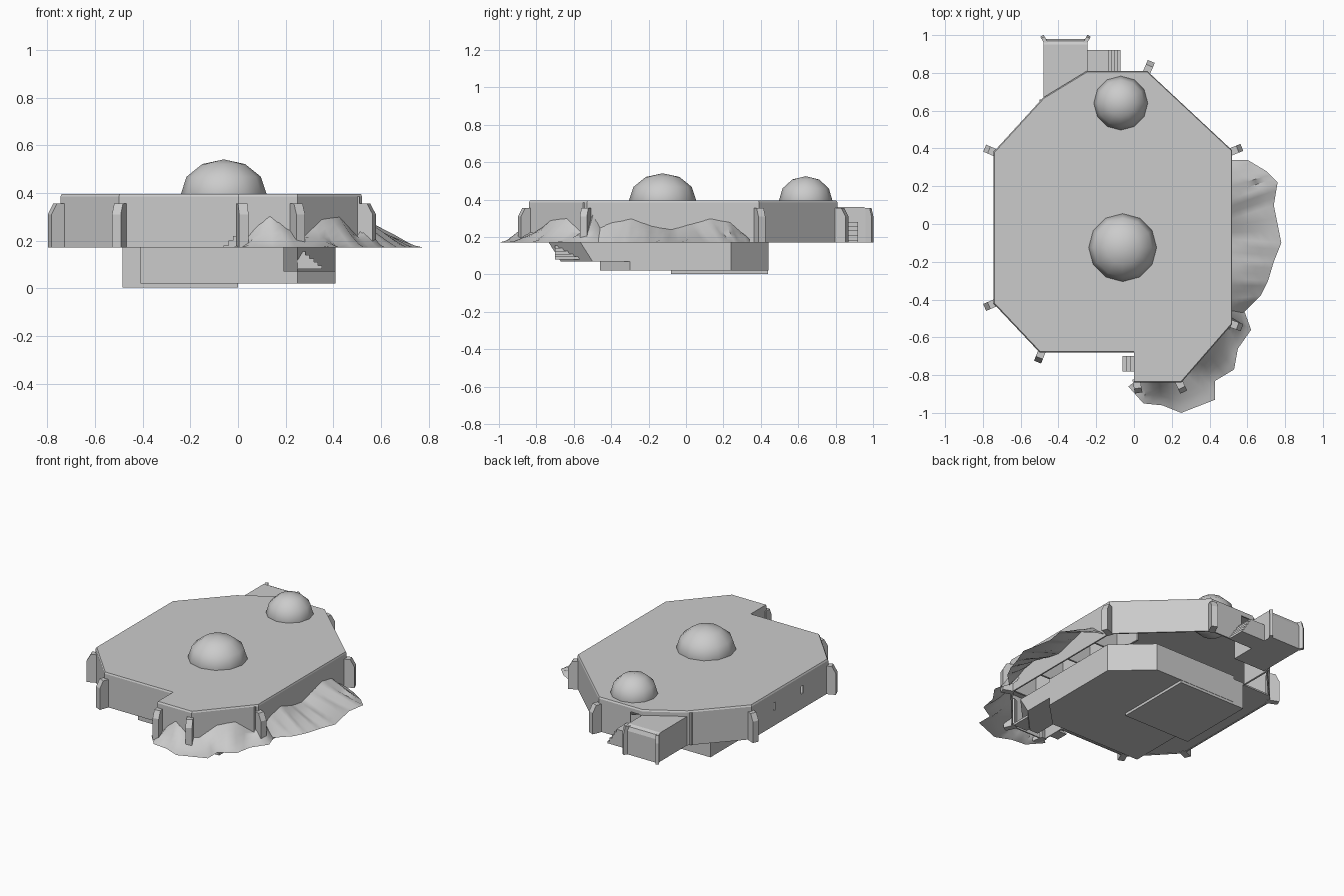
import bpy, bmesh, math
from mathutils import Vector, Matrix

if "Cube" in bpy.data.objects:
    bpy.data.objects.remove(bpy.data.objects["Cube"])

grey = bpy.data.materials.new("light grey")
grey.use_nodes = True
colour = (0.6, 0.6, 0.6, 1)
grey.diffuse_color = colour
grey.node_tree.nodes["Principled BSDF"].inputs["Base Color"].default_value = colour

BASE, ROOF = 0.17, 0.395


def finish(name, bm, smooth=False):
    bmesh.ops.recalc_face_normals(bm, faces=bm.faces)
    mesh = bpy.data.meshes.new(name)
    bm.to_mesh(mesh)
    bm.free()
    ob = bpy.data.objects.new(name, mesh)
    bpy.context.scene.collection.objects.link(ob)
    mesh.materials.append(grey)
    if smooth:
        bpy.ops.object.select_all(action="DESELECT")
        ob.select_set(True)
        bpy.context.view_layer.objects.active = ob
        bpy.ops.object.shade_smooth_by_angle(angle=math.radians(40))
    return ob


def loft(name, rings, bottom=True, top=True, shell=0):
    """Skin a stack of equal closed rings of 3D points."""
    bm = bmesh.new()
    rows = [[bm.verts.new(p) for p in ring] for ring in rings]
    n = len(rows[0])
    for lo, hi in zip(rows, rows[1:]):
        for i in range(n):
            j = (i + 1) % n
            bm.faces.new((lo[i], lo[j], hi[j], hi[i]))
    if bottom:
        bm.faces.new(rows[0][::-1])
    if top:
        bm.faces.new(rows[-1])
    ob = finish(name, bm)
    if shell:
        mod = ob.modifiers.new("shell", "SOLIDIFY")
        mod.thickness, mod.offset = shell, -1
    return ob


def at(points, z):
    return [(x, y, z) for x, y in points]


def box(name, x0, x1, y0, y1, z0, z1):
    pts = [(x0, y0), (x1, y0), (x1, y1), (x0, y1)]
    return loft(name, [at(pts, z0), at(pts, z1)])


# Main hull: open underneath, with a small chamfer round the roof
outline = [(-.25, .81), (-.48, .67), (-.745, .38), (-.745, -.42), (-.5, -.68), (0, -.68),
           (0, -.84), (.25, -.84), (.52, -.53), (.52, .39), (.07, .81)]
inset = [(x * .993, y * .993) for x, y in outline]
hull = loft("hull", [at(outline, BASE), at(outline, ROOF - .01), at(inset, ROOF)],
            bottom=False, shell=.01)

# Window slots and the rear doorway
cutters = [box("slot_cutter", -.8, -.7, y - .012, y + .012, .27, .32) for y in (.14, -.15)]
cutters.append(box("door_cutter", -.23, -.16, .75, .85, .28, .36))
for cutter in cutters:
    mod = hull.modifiers.new("opening", "BOOLEAN")
    mod.operation, mod.object = "DIFFERENCE", cutter
    cutter.hide_render = True
    cutter.hide_viewport = True
    cutter.hide_set(True)

# Domes: low-sided globes set halfway into the roof
for name, x, y, r in (("large_dome", -.06, -.125, .18), ("small_dome", -.07, .64, .143)):
    bm = bmesh.new()
    height = r * .42 + .07
    bmesh.ops.create_uvsphere(bm, u_segments=12, v_segments=6, radius=1,
                              matrix=Matrix.Translation((x, y, ROOF))
                              @ Matrix.Diagonal((r, r, height, 1)))
    finish(name, bm, smooth=True)


# Buttresses on the corners
def buttress(name, x, y, angle, depth=.055, half=.02):
    out = Vector((math.cos(math.radians(angle)), math.sin(math.radians(angle)), 0))
    side = Vector((-out.y, out.x, 0)) * half
    profile = [(-.02, BASE), (depth, BASE), (depth, .31), (depth * .55, .355), (-.02, .355)]
    mid = [Vector((x, y, z)) + out * d for d, z in profile]
    loft(name, [[p - side for p in mid], [p + side for p in mid]])


for i, (x, y, angle) in enumerate([(.07, .81, 67), (.52, .385, 22), (.52, -.53, -20),
                                   (.24, -.84, -65), (.015, -.84, -80), (-.49, -.68, -112),
                                   (-.74, -.42, 203), (-.74, .38, 157)]):
    buttress(f"buttress_{i + 1}", x, y, angle)

# Rear annex with a rounded outer roof edge
section = [(.64, BASE), (.98, BASE), (.98, .325), (.97, .35), (.95, .36), (.64, .36)]
loft("annex", [[(x, y, z) for y, z in section] for x in (-.478, -.247)])
for name, x, angle in (("annex_post_right", -.475, 120), ("annex_post_left", -.25, 60)):
    buttress(name, x, .975, angle, depth=.025, half=.01)

# Rear landing and steps, then front steps
box("rear_landing", -.25, -.135, .8, .92, BASE, .28)
for i in range(4):
    x = -.135 + i * .016
    box(f"rear_step_{i + 1}", x, x + .016, .8, .92, BASE, .26 - i * .025)
for i in range(3):
    x = -.02 - i * .02
    box(f"front_step_{i + 1}", x, x + .02, -.78, -.7, BASE, .22 - i * .02)

# Floor over the right-hand side, and inner partitions
floor = [(-.74, -.42), (-.5, -.675), (0, -.675), (0, .44), (-.7, .43), (-.74, .38)]
loft("upper_floor", [at(floor, BASE + .002), at(floor, BASE + .012)])
for i, y in enumerate((-.55, -.3, -.05, .2)):
    box(f"partition_{i + 1}", .18, .51, y, y + .012, BASE + .03, ROOF - .01)
box("long_partition", .3, .312, -.6, .4, BASE + .03, ROOF - .01)
box("rear_partition", -.5, -.488, .44, .66, BASE, ROOF - .01)

# Lower deck with cut corners, a deeper bay and a sloping front bay
deck = [(-.41, -.46), (.25, -.46), (.41, -.3), (.41, .24), (.19, .44), (-.41, .44)]
loft("lower_deck", [at(deck, .02), at(deck, BASE + .03)])
box("deep_bay", -.485, 0, -.08, .438, .003, BASE + .01)
bay_low = [(.19, -.67), (.25, -.67), (.41, -.5), (.41, -.3), (.19, -.3)]
bay_top = [(.19, -.74), (.25, -.74), (.41, -.57), (.41, -.3), (.19, -.3)]
loft("front_bay", [at(bay_low, .07), at(bay_top, BASE + .01)])
for i in range(6):
    x = .25 + i * .017
    box(f"bay_step_{i + 1}", x, x + .017, -.7, -.45, .08, BASE - i * .015)


# Rocky slopes: ruffled skirts from the wall down to the ground line
def slope(name, wall, edge, tops, fine, sag):
    def sample(path, t):
        f = t * (len(path) - 1)
        i = min(int(f), len(path) - 2)
        return Vector(path[i]).lerp(Vector(path[i + 1]), f - i)

    bm = bmesh.new()
    count, steps = (len(edge) - 1) * fine, 5
    grid = []
    for a in range(count + 1):
        t = a / count
        inner, outer = sample(wall, t), sample(edge, t)
        top = sample([(h, 0) for h in tops], t).x
        row = []
        for b in range(steps + 1):
            s = b / steps
            x, y = inner.lerp(outer, s)
            ripple = .012 * math.sin(a * 2.1) * math.sin(math.pi * s)
            z = BASE + (top - BASE) * (1 - s) ** sag + ripple
            row.append(bm.verts.new((x, y, max(z, BASE))))
        grid.append(row)
    for r, q in zip(grid, grid[1:]):
        for b in range(steps):
            bm.faces.new((r[b], q[b], q[b + 1], r[b + 1]))
    ob = finish(name, bm, smooth=True)
    # keep the open skirt facing upward
    if sum(p.normal.z for p in ob.data.polygons) < 0:
        ob.data.flip_normals()


slope("side_slope", [(.515, .34), (.515, -.5)],
      [(.6, .34), (.7, .28), (.76, .22), (.74, .1), (.78, -.1), (.74, -.2), (.71, -.3),
       (.67, -.38), (.58, -.47)],
      [.19, .28, .3, .27, .24, .26, .3, .28, .24], 3, 1.1)
slope("front_slope", [(.515, -.45), (.515, -.53), (.38, -.69), (.25, -.835), (.12, -.835),
                      (.005, -.835)],
      [(.58, -.45), (.62, -.56), (.55, -.66), (.53, -.77), (.43, -.83), (.43, -.93),
       (.25, -1), (.15, -.96), (.05, -.95), (-.03, -.86)],
      [.24, .33, .22, .3, .29, .22, .25, .31, .25, .18], 2, 1.4)
